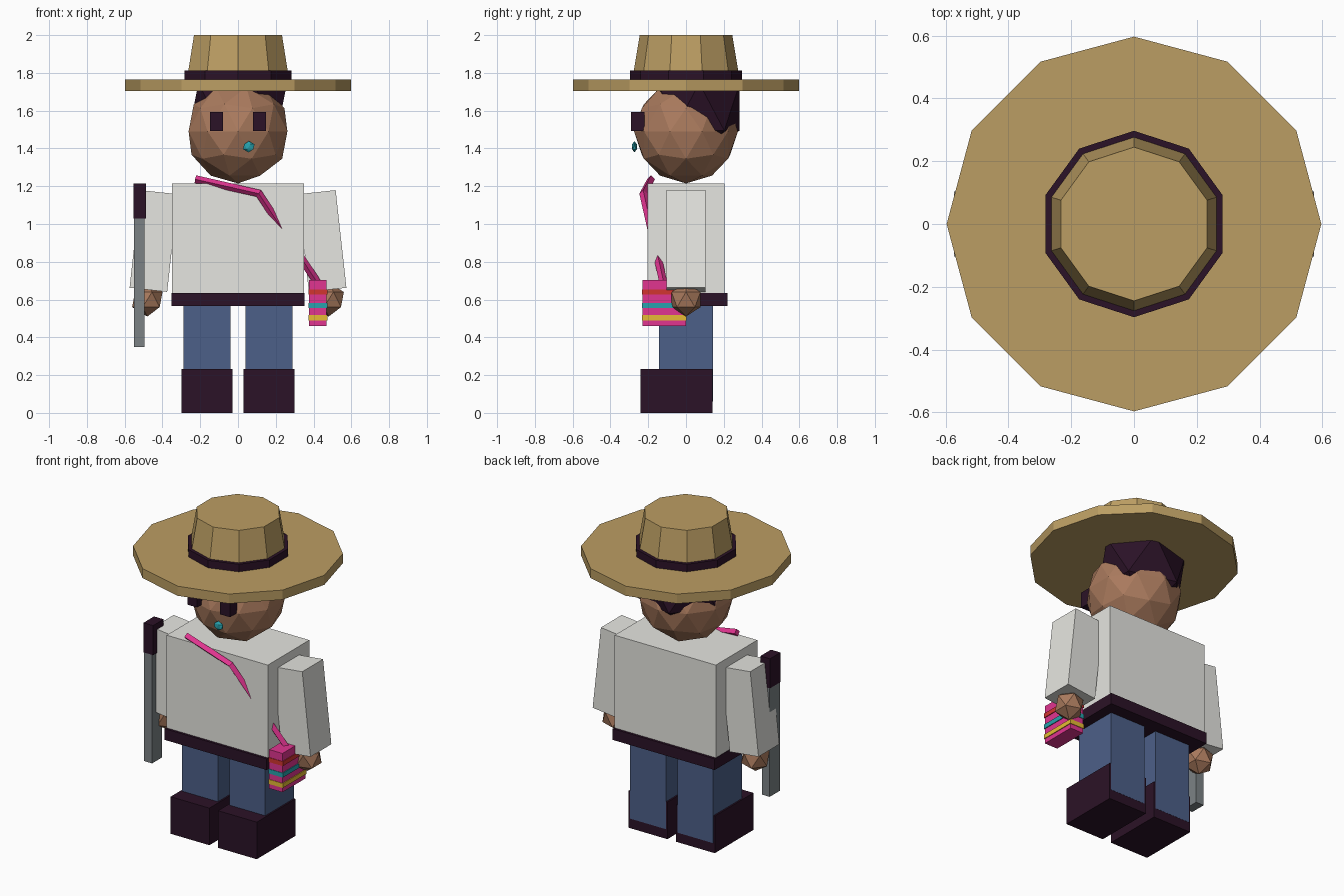
import bpy, bmesh
from mathutils import Matrix, Vector

if "Cube" in bpy.data.objects:
    bpy.data.objects.remove(bpy.data.objects["Cube"], do_unlink=True)


def material(name, r, g, b):
    m = bpy.data.materials.new(name)
    m.use_nodes = True
    m.diffuse_color = (r, g, b, 1)
    bsdf = m.node_tree.nodes["Principled BSDF"]
    bsdf.inputs["Base Color"].default_value = (r, g, b, 1)
    bsdf.inputs["Roughness"].default_value = 0.9
    return m


STRAW = material("straw", 0.5, 0.34, 0.125)
DARK = material("dark plum", 0.024, 0.006, 0.02)
SKIN = material("skin brown", 0.4, 0.195, 0.11)
WHITE = material("off white", 0.79, 0.79, 0.75)
DENIM = material("denim blue", 0.073, 0.117, 0.25)
PINK = material("hot pink", 0.75, 0.035, 0.28)
RED = material("red", 0.65, 0.035, 0.03)
TEAL = material("teal", 0.02, 0.36, 0.42)
YELLOW = material("yellow", 0.8, 0.5, 0.035)
STEEL = material("steel grey", 0.2, 0.225, 0.235)


def add(name, bm, mat, loc=(0, 0, 0)):
    mesh = bpy.data.meshes.new(name)
    bm.to_mesh(mesh)
    bm.free()
    mesh.materials.append(mat)
    ob = bpy.data.objects.new(name, mesh)
    ob.location = loc
    bpy.context.collection.objects.link(ob)
    return ob


def box(name, mat, x, y, z):
    """Box from (low, high) ranges on each axis."""
    lo, hi = (Vector(v) for v in zip(x, y, z))
    bm = bmesh.new()
    bmesh.ops.create_cube(bm, size=1, matrix=Matrix.Diagonal((*(hi - lo), 1)))
    return add(name, bm, mat, (lo + hi) / 2)


def ball(name, mat, loc, scale, level):
    bm = bmesh.new()
    bmesh.ops.create_icosphere(bm, subdivisions=level, radius=1,
                               matrix=Matrix.Diagonal((*scale, 1)))
    return add(name, bm, mat, loc)


def cone(name, mat, sides, r_low, r_high, z_low, z_high):
    bm = bmesh.new()
    bmesh.ops.create_cone(bm, cap_ends=True, segments=sides, radius1=r_low,
                          radius2=r_high, depth=z_high - z_low)
    return add(name, bm, mat, (0, 0, (z_low + z_high) / 2))


# Hat
cone("hat_brim", STRAW, 12, 0.597, 0.597, 1.705, 1.765)
cone("hat_crown", STRAW, 10, 0.285, 0.245, 1.76, 2.0)
cone("hat_band", DARK, 10, 0.297, 0.297, 1.76, 1.812)

# Head
ball("head", SKIN, (0, 0, 1.49), (0.275, 0.275, 0.275), 2)
ball("hair", DARK, (0, 0.07, 1.62), (0.29, 0.252, 0.28), 1)
ball("nose_stud", TEAL, (0.057, -0.273, 1.409), (0.034, 0.015, 0.03), 1)

# Torso
box("shirt", WHITE, (-0.35, 0.35), (-0.205, 0.205), (0.6, 1.215))
box("belt", DARK, (-0.353, 0.353), (-0.22, 0.22), (0.565, 0.635))

# Limbs, mirrored left and right
for side, s in (("left", 1), ("right", -1)):
    def span(a, b):
        return sorted((s * a, s * b))

    box(side + "_eye", DARK, span(0.08, 0.148), (-0.29, -0.22), (1.493, 1.592))
    sleeve = box(side + "_sleeve", WHITE, span(0.346, 0.546), (-0.103, 0.103), (0.65, 1.17))
    sleeve.rotation_euler.y = -0.11 * s
    ball(side + "_hand", SKIN, (s * 0.48, 0, 0.6), (0.09, 0.09, 0.09), 1)
    box(side + "_leg", DENIM, span(0.04, 0.288), (-0.142, 0.142), (0.06, 0.6))
    box(side + "_boot", DARK, span(0.03, 0.298), (-0.24, 0.141), (0, 0.232))

# Long blade held in the right hand
box("blade", STEEL, (-0.55, -0.495), (-0.142, -0.042), (0.35, 1.04))
box("blade_handle", DARK, (-0.553, -0.487), (-0.144, -0.04), (1.03, 1.215))

# Striped bag by the left hand
box("bag", PINK, (0.376, 0.468), (-0.229, -0.001), (0.46, 0.703))
for name, mat, z in (("red", RED, 0.64), ("teal", TEAL, 0.568), ("yellow", YELLOW, 0.503)):
    box(name + "_bag_stripe", mat, (0.373, 0.473), (-0.232, 0.003), (z - 0.014, z + 0.014))

# Strap across the chest, passing through the shirt to the bag
curve = bpy.data.curves.new("bag_strap", "CURVE")
curve.dimensions = "3D"
curve.bevel_depth = 0.021
curve.bevel_resolution = 0
curve.use_fill_caps = True
path = curve.splines.new("POLY")
points = ((-0.225, -0.185, 1.237), (0.11, -0.226, 1.162), (0.42, -0.12, 0.69))
path.points.add(len(points) - 1)
for p, co in zip(path.points, points):
    p.co = (*co, 1)
path.use_smooth = False
curve.materials.append(PINK)
strap = bpy.data.objects.new("bag_strap", curve)
bpy.context.collection.objects.link(strap)
